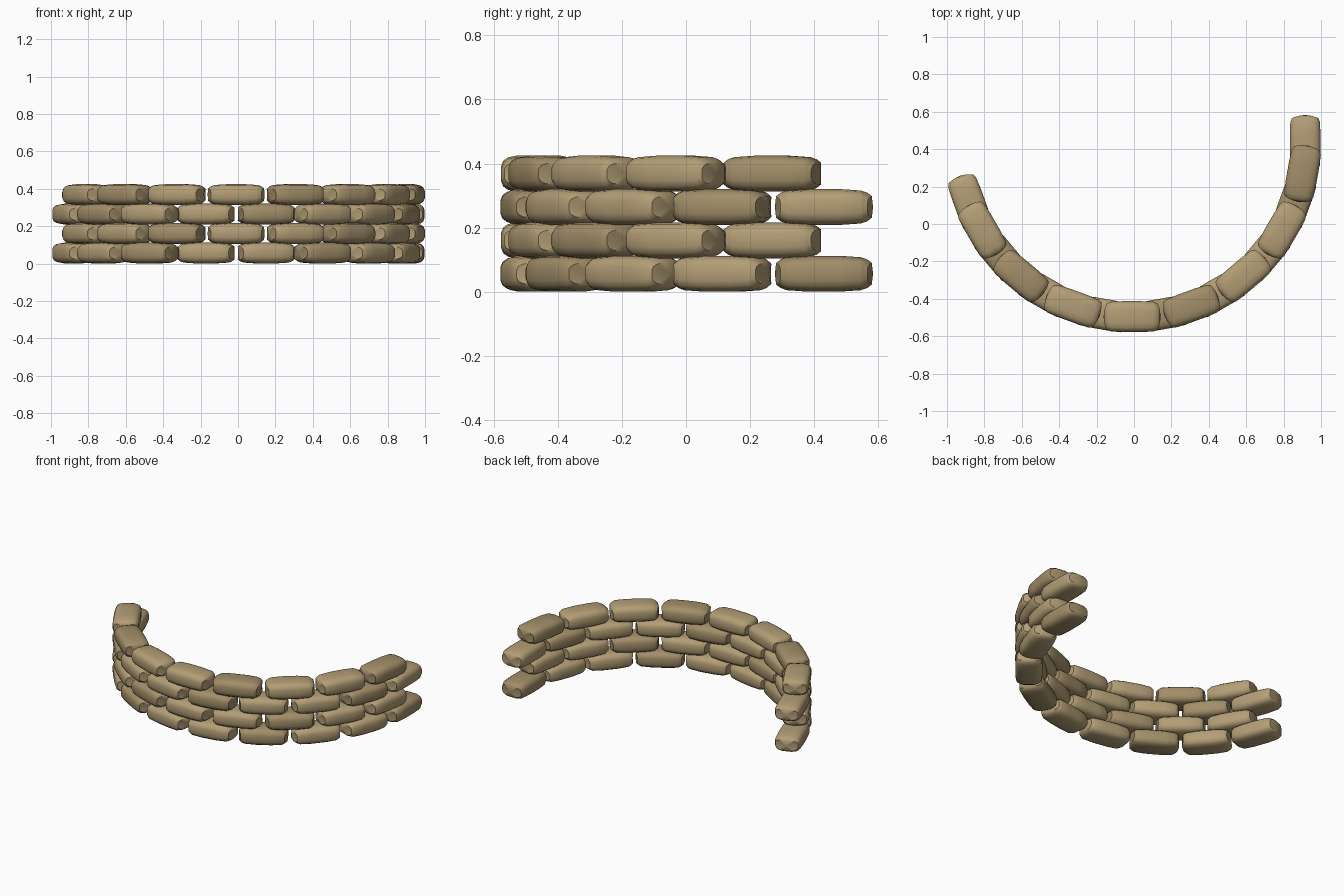
import bpy, math

if "Cube" in bpy.data.objects:
    bpy.data.objects.remove(bpy.data.objects["Cube"])

R, CX, CY = 0.925, -0.01, 0.43      # arc of the wall
STEP = math.radians(20)
RISE, HALF_H = 0.104, 0.0565

def material(name, rgb):
    m = bpy.data.materials.new(name)
    m.diffuse_color = (*rgb, 1)
    m.use_nodes = True
    m.node_tree.nodes["Principled BSDF"].inputs["Base Color"].default_value = m.diffuse_color
    return m

light = material("light_burlap", (0.45, 0.34, 0.18))
dark = material("dark_burlap", (0.36, 0.27, 0.14))

# Pillow-shaped sandbag: rounded-box rings lofted along x
def bag_mesh(name, mat):
    half = [(0.152, 0.072, 0.034), (0.138, 0.077, 0.045), (0.115, 0.080, 0.052), (0.05, 0.083, HALF_H)]
    rings = [(-t, w, h) for t, w, h in half] + [(t, w, h) for t, w, h in reversed(half)]
    n = 16
    verts, faces = [], []
    for t, w, h in rings:
        for j in range(n):
            a = 2 * math.pi * (j + 0.5) / n
            c, s = math.cos(a), math.sin(a)
            y = math.copysign(abs(c) ** 0.55, c)
            z = math.copysign(abs(s) ** 0.6, s)
            bow = 0.017 * y * y if abs(t) > 0.13 else 0   # bulging end face
            verts.append((t - math.copysign(bow, t), w * y, h * z))
    for i in range(len(rings) - 1):
        for j in range(n):
            k = (j + 1) % n
            faces.append((i * n + j, i * n + k, (i + 1) * n + k, (i + 1) * n + j))
    # end caps
    for base, x, flip in ((0, -0.153, True), ((len(rings) - 1) * n, 0.153, False)):
        verts.append((x, 0, 0))
        for j in range(n):
            f = (base + j, base + (j + 1) % n, len(verts) - 1)
            faces.append(f[::-1] if flip else f)
    me = bpy.data.meshes.new(name)
    me.from_pydata(verts, [], faces)
    me.validate()
    me.update()
    me.materials.append(mat)
    me.shade_smooth()
    me.set_sharp_from_angle(angle=math.radians(50))
    return me

meshes = [bag_mesh("light_bag", light), bag_mesh("dark_bag", dark)]

# Staggered courses: bag count, first position, first dark bag
courses = [(9, -3.5, 2), (8, -3, 2), (9, -3.5, 1), (8, -3, 1)]
for row, (count, first, dark_at) in enumerate(courses):
    for k in range(count):
        a = (first + k) * STEP
        ob = bpy.data.objects.new(f"sandbag_{row + 1}_{k + 1}", meshes[int(k % 3 == dark_at)])
        ob.location = (CX + R * math.sin(a), CY - R * math.cos(a), HALF_H + row * RISE)
        ob.rotation_euler.z = a
        bpy.context.collection.objects.link(ob)
